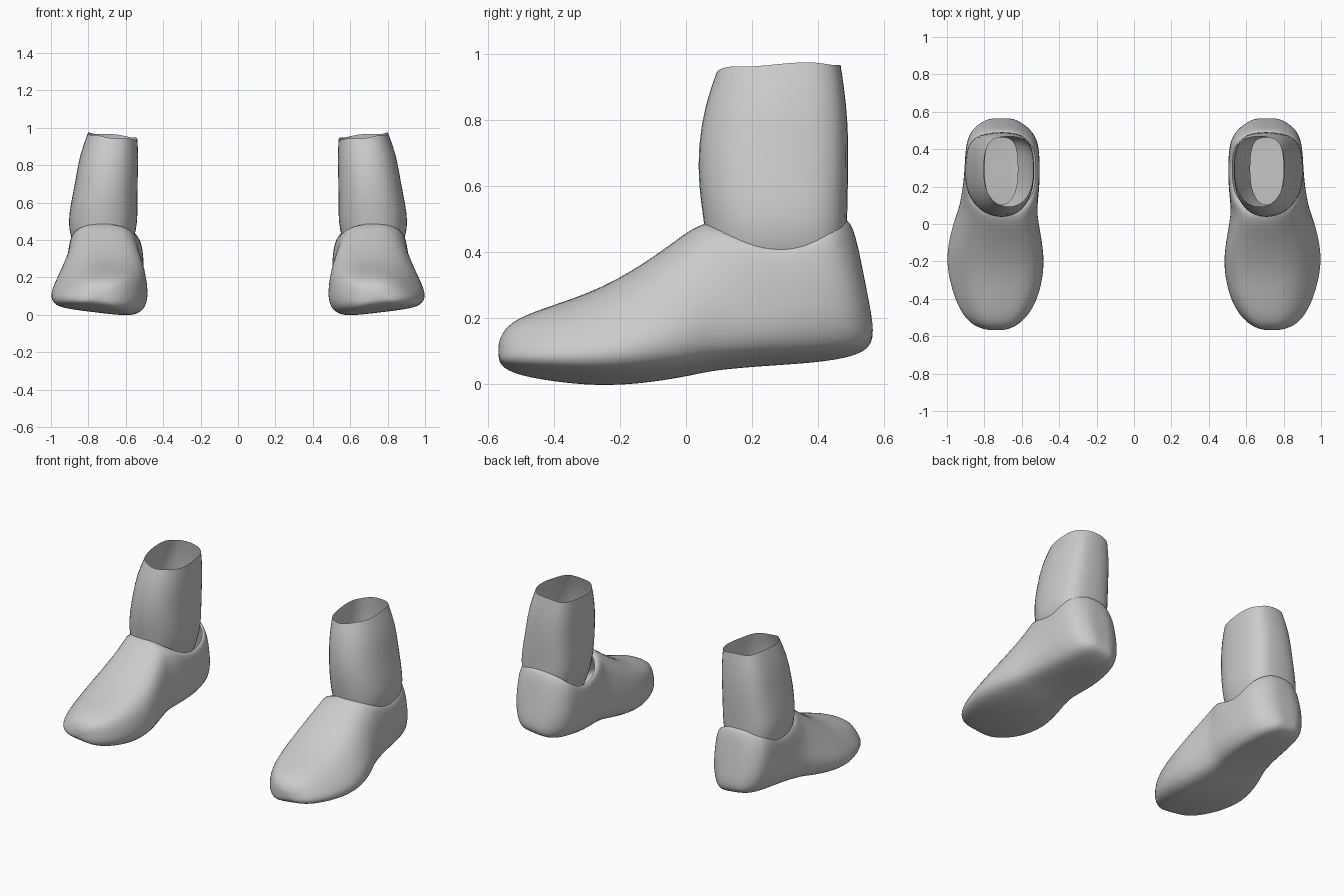
import bpy, bmesh, math

cube = bpy.data.objects.get("Cube")
if cube:
    bpy.data.objects.remove(cube)

GREY = (0.6, 0.6, 0.6, 1.0)
mat = bpy.data.materials.new("light grey")
mat.use_nodes = True
mat.diffuse_color = GREY
bsdf = mat.node_tree.nodes["Principled BSDF"]
bsdf.inputs["Base Color"].default_value = GREY
bsdf.inputs["Roughness"].default_value = 0.7


def loft(bm, rings, closed):
    """Join successive rings of points with quads."""
    rows = [[bm.verts.new(p) for p in ring] for ring in rings]
    n = len(rows[0])
    for a, b in zip(rows, rows[1:]):
        for i in range(n if closed else n - 1):
            j = (i + 1) % n
            bm.faces.new((a[i], a[j], b[j], b[i]))
    return rows


def finish(bm, name, levels):
    """Make a smooth object, mirrored to the other foot."""
    bmesh.ops.remove_doubles(bm, verts=bm.verts, dist=0.0005)
    bmesh.ops.recalc_face_normals(bm, faces=bm.faces)
    for f in bm.faces:
        f.smooth = True
    mesh = bpy.data.meshes.new(name)
    bm.to_mesh(mesh)
    bm.free()
    mesh.materials.append(mat)
    ob = bpy.data.objects.new(name, mesh)
    bpy.context.collection.objects.link(ob)
    ob.modifiers.new("other_foot", 'MIRROR').use_mirror_merge = False
    sub = ob.modifiers.new("smooth", 'SUBSURF')
    sub.levels = sub.render_levels = levels


# Shoe: half cross-section from top centre to sole centre (across, up)
HALF = [(0, 1), (.45, .97), (.76, .82), (.94, .52), (1.04, .22), (.88, .03), (.5, 0), (0, 0)]

# Stations: y, inner x, outer x, sole z, top z, collar opening, backward lean
STATIONS = [
    (-.565, .68, .80, .060, .14, 0, 0),
    (-.535, .61, .88, .028, .19, 0, 0),
    (-.44, .535, .945, .002, .23, 0, 0),
    (-.30, .495, .99, -.018, .275, 0, 0),
    (-.17, .487, 1.006, -.018, .34, 0, 0),
    (-.03, .51, .978, .002, .438, 0, 0),
    (.05, .52, .95, .020, .503, 0, 0),
    (.10, .52, .935, .029, .475, .65, 0),
    (.20, .505, .92, .038, .425, .86, 0),
    (.30, .497, .912, .044, .405, .86, 0),
    (.40, .50, .908, .051, .44, .86, .01),
    (.475, .51, .90, .062, .49, .72, .025),
    (.53, .545, .875, .08, .515, 0, .045),
    (.575, .62, .80, .12, .47, 0, .065),
]


def section(y, xi, xo, z0, z1, gap, lean):
    cx, hw = (xi + xo) / 2, (xo - xi) / 2
    shift = -.3 * hw * min(1, max(0, (.25 - y) / .3))    # instep leans inward
    heel = .2 * min(1, max(0, (y - .05) / .4))            # sole narrows at the heel
    tilt = .06 * hw / .25
    pts = [(1, u, v) for u, v in HALF] + [(-1, u, v) for u, v in HALF[-2::-1]]
    ring = []
    for side, u, v in pts:
        if v > .5:
            u = gap + (1 - gap) * u
        u *= side * (1 - heel * max(0, 1 - v / .6))
        z = z0 + (z1 - z0) * v + tilt * (u + 1) / 2 * (1 - v)
        if side < 0 and v > .5:
            z -= .045 * gap                               # collar lower inside
        ring.append((cx + u * hw + shift * (v - .22), y - lean * v, z))
    return ring


bm = bmesh.new()
rows = loft(bm, [section(*s) for s in STATIONS], False)
# Rounded toe and heel ends
for row, push in ((rows[0], -.004), (rows[-1], .002)):
    centre = [sum(v.co[k] for v in row) / len(row) for k in range(3)]
    tip = bm.verts.new((centre[0], centre[1] + push, centre[2]))
    for a, b in zip(row, row[1:]):
        bm.faces.new((a, b, tip))
finish(bm, "shoes", 2)

# Sock: open tube, rings of z, inner x, outer x, front y, back y
SOCK = [
    (.25, .62, .80, .10, .465),
    (.33, .58, .86, .08, .478),
    (.42, .55, .90, .06, .487),
    (.50, .535, .91, .05, .49),
    (.60, .535, .895, .035, .492),
    (.72, .535, .87, .033, .495),
    (.85, .53, .85, .055, .488),
    (.955, .537, .805, .09, .47),
]
SIDES = 20


def squash(c, power):
    return math.copysign(abs(c) ** power, c)


rings = []
for z, xi, xo, yf, yb in SOCK:
    ring = []
    for i in range(SIDES):
        a = 2 * math.pi * i / SIDES
        c, s = math.cos(a), math.sin(a)
        p = .65 if s > 0 else .9           # squarer at the back
        x = (xi + xo) / 2 + squash(c, p) * (xo - xi) / 2
        y = (yf + yb) / 2 + squash(s, p) * (yb - yf) / 2
        # Uneven top edge
        dz = .015 * c + .008 * s + .005 * math.sin(5 * a) if z > .9 else 0
        ring.append((x, y, z + dz))
    rings.append(ring)
bm = bmesh.new()
loft(bm, rings, True)
finish(bm, "socks", 1)
